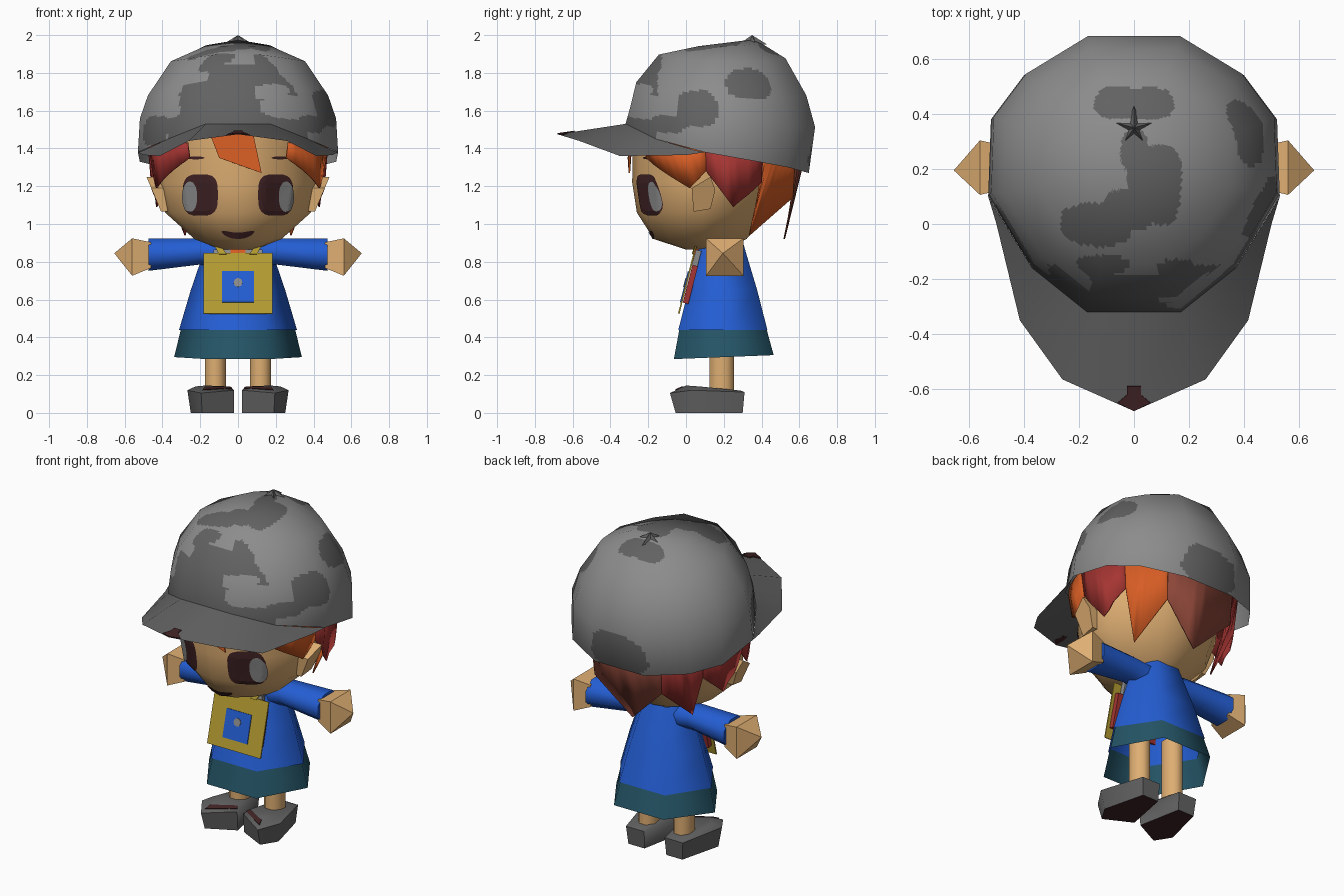
import bpy, bmesh, math
from mathutils import Vector
from mathutils.bvhtree import BVHTree

if "Cube" in bpy.data.objects:
    bpy.data.objects.remove(bpy.data.objects["Cube"])


def material(name, r, g, b):
    lin = [((c / 255 + 0.055) / 1.055) ** 2.4 for c in (r, g, b)]
    m = bpy.data.materials.new(name)
    m.diffuse_color = (*lin, 1)
    m.use_nodes = True
    m.node_tree.nodes["Principled BSDF"].inputs["Base Color"].default_value = m.diffuse_color
    return m


LIGHT = material("light_grey", 140, 140, 140)
DARK = material("dark_grey", 98, 98, 98)
BROWN = material("dark_brown", 64, 34, 36)
SKIN = material("skin", 222, 174, 114)
BLUE = material("blue", 36, 94, 212)
TEAL = material("teal", 37, 85, 103)
YELLOW = material("yellow", 182, 157, 50)
ORANGE = material("orange", 215, 93, 36)
RED = material("red", 165, 53, 50)
RUST = material("red_brown", 140, 70, 56)


def finish(bm, name, mats, angle=None, recalc=True):
    if recalc:
        bmesh.ops.recalc_face_normals(bm, faces=bm.faces)
    me = bpy.data.meshes.new(name)
    bm.to_mesh(me)
    ob = bpy.data.objects.new(name, me)
    bpy.context.collection.objects.link(ob)
    for m in mats:
        me.materials.append(m)
    if angle:
        bpy.ops.object.select_all(action='DESELECT')
        ob.select_set(True)
        bpy.context.view_layer.objects.active = ob
        bpy.ops.object.shade_smooth_by_angle(angle=math.radians(angle))
    return ob


def loft_mesh(rings, cap0=True, cap1=True):
    """Skin a list of closed rings; a one-point ring is a tip."""
    bm = bmesh.new()
    vs = [[bm.verts.new(p) for p in r] for r in rings]
    for a, b in zip(vs, vs[1:]):
        for i in range(len(a)):
            j = (i + 1) % len(a)
            bm.faces.new((a[i], a[j], b[0]) if len(b) == 1 else (a[i], a[j], b[j], b[i]))
    if cap0:
        bm.faces.new(vs[0][::-1])
    if cap1 and len(vs[-1]) > 2:
        bm.faces.new(vs[-1])
    return bm


def loft(name, rings, mat, cap0=True, cap1=True, angle=None):
    return finish(loft_mesh(rings, cap0, cap1), name, [mat], angle)


def ring(cx, cy, z, rx, ry, n, turn=0.5, p=1.0):
    out = []
    for i in range(n):
        t = 2 * math.pi * (i + turn) / n
        s, c = math.sin(t), math.cos(t)
        out.append((cx + rx * math.copysign(abs(s) ** p, s), cy - ry * math.copysign(abs(c) ** p, c), z))
    return out


def xring(x, cy, cz, ry, rz, n, turn=0.5):
    return [(x, y, z) for y, z, _ in ring(cy, cz, 0, ry, rz, n, turn)]


def plate(name, pts, mat, thick=0.0):
    bm = bmesh.new()
    bm.faces.new([bm.verts.new(p) for p in pts])
    ob = finish(bm, name, [mat], recalc=False)
    if thick:
        s = ob.modifiers.new("thickness", 'SOLIDIFY')
        s.thickness, s.offset = thick, 0
    return ob


# head: stacked ovals (z, half width, front y, back y)
head_bm = loft_mesh([ring(0, (f + b) / 2, z, w, (b - f) / 2, 16, 0, 1.15) for z, w, f, b in (
    (0.865, 0.09, 0.0, 0.2), (0.92, 0.23, -0.17, 0.32), (1.06, 0.385, -0.26, 0.44),
    (1.22, 0.425, -0.285, 0.52), (1.47, 0.43, -0.28, 0.55))])
bmesh.ops.recalc_face_normals(head_bm, faces=head_bm.faces)
face_tree = BVHTree.FromBMesh(head_bm)
finish(head_bm, "head", [SKIN], 60)


def decal(name, cx, cz, rx, rz, mat, off, power=1.0, bend=0.0):
    """Thin painted oval laid over the face."""
    bm, prev, n = bmesh.new(), None, 24
    for k in range(6):
        row = []
        for i in range(n):
            t = 2 * math.pi * i / n
            c, s = math.cos(t), math.sin(t)
            dx = rx * k / 5 * math.copysign(abs(c) ** power, c)
            z = cz + rz * k / 5 * math.copysign(abs(s) ** power, s) + bend * dx * dx
            hit = face_tree.ray_cast(Vector((cx + dx, -1, z)), Vector((0, 1, 0)))
            row.append(bm.verts.new(hit[0] + hit[1] * off))
        if prev:
            for i in range(n):
                j = (i + 1) % n
                bm.faces.new((prev[i], row[i], row[j], prev[j]))
        prev = row
    bmesh.ops.remove_doubles(bm, verts=bm.verts, dist=1e-6)
    return finish(bm, name, [mat], recalc=False)


decal("mouth", 0, 0.94, 0.085, 0.017, BROWN, 0.005, 0.8, 3.0)

# cap crown: one plan outline scaled up through the rings
half = [(0.17, -0.32), (0.37, -0.16), (0.53, 0.1), (0.52, 0.38), (0.4, 0.54), (0.17, 0.68)]
plan = half + [(-x, y) for x, y in reversed(half)]
base_z = [1.53, 1.45, 1.38, 1.33, 1.30, 1.27]
base_z += base_z[::-1]
rings = [[(x, min(y, 0.65), z) for (x, y), z in zip(plan, base_z)]]
for s, cy, zf, zb, dip in ((0.98, 0.213, 1.62, 1.52, 0.02), (0.90, 0.205, 1.77, 1.70, 0.06),
                           (0.67, 0.205, 1.91, 1.89, 0.04), (0.33, 0.24, 1.945, 1.96, 0.01)):
    rings.append([(x * s, cy + (y - 0.2) * s, zf + (zb - zf) * (y + 0.32) - dip * abs(x) / 0.53)
                  for x, y in plan])
rings.append([(0, 0.34, 1.975)])
bm = loft_mesh(rings, False)
bmesh.ops.subdivide_edges(bm, edges=bm.edges, cuts=13, use_grid_fill=True)
# camouflage blotches: centre and radii
dark = [(0.48, 0.05, 1.61, .15, .11, .10), (0.48, -0.1, 1.53, .2, .1, .05),
        (0.43, 0.35, 1.75, .12, .13, .085), (0.01, 0.66, 1.38, .19, .25, .11),
        (0.0, 0.44, 1.95, .14, .065, .12), (0.07, 0.14, 1.95, .10, .14, .08), (0.0, 0.27, 1.97, .05, .08, .06),
        (-0.14, 0.0, 1.92, .14, .075, .08), (-0.02, 0.05, 1.93, .09, .08, .08),
        (-0.15, -0.15, 1.9, .14, .035, .1), (0.18, -0.18, 1.88, .1, .05, .09),
        (-0.44, -0.05, 1.5, .12, .12, .08)]
light = [(0.27, -0.2, 1.62, .17, .2, .06), (0.17, -0.25, 1.7, .1, .2, .04),
         (-0.28, -0.18, 1.78, .12, .2, .04), (-0.38, -0.1, 1.64, .07, .2, .08)]


def inside(p, blobs):
    w = 0.2 * math.sin(23 * p.x + 9 * p.z) + 0.15 * math.sin(31 * p.z + 17 * p.y)
    return any(abs((p.x - a) / d) ** 3 + abs((p.y - b) / e) ** 3 + abs((p.z - c) / f) ** 3 < 1 + w
               for a, b, c, d, e, f in blobs)


for f in bm.faces:
    p = f.calc_center_median()
    f.smooth = True
    front = p.y < -0.15 and p.z < 1.84
    f.material_index = int(inside(p, dark) or (front and not inside(p, light)))
crown = finish(bm, "cap_crown", [LIGHT, DARK])
crown.data.normals_split_custom_set_from_vertices(
    [Vector((v.co.x / .28, (v.co.y - .2) / .25, (v.co.z - 1.45) / .27)).normalized()
     for v in crown.data.vertices])

# cap button: five-pointed star
star = [(r * math.sin(t), 0.345 + r * math.cos(t), 1.95) for r, t in
        ((0.085 if i % 2 == 0 else 0.035, math.pi * i / 5) for i in range(10))]
loft("cap_button", [star, [(0, 0.35, 2.0)]], DARK)

# cap visor
outer = [(0, -0.68, 1.475), (0.26, -0.565, 1.44), (0.415, -0.35, 1.36), (0.5, 0.0, 1.365), (0.53, 0.1, 1.38)]
inner = [(0, -0.32, 1.53), (0.17, -0.32, 1.53), (0.37, -0.16, 1.45), (0.5, 0.05, 1.39)]
bm = bmesh.new()
for sx in (1, -1):
    o = [bm.verts.new((x * sx, y, z)) for x, y, z in outer]
    i = [bm.verts.new((x * sx, y, z)) for x, y, z in inner]
    quads = [(o[k], o[k + 1], i[k + 1], i[k]) for k in range(3)] + [(o[3], o[4], i[3])]
    for q in quads:
        bm.faces.new(q if sx > 0 else q[::-1])
bmesh.ops.remove_doubles(bm, verts=bm.verts, dist=1e-4)
finish(bm, "cap_visor", [DARK], 50, False)
plate("visor_tip", [(-0.06, -0.65, 1.472), (0, -0.68, 1.478), (0.06, -0.65, 1.472), (0.025, -0.62, 1.486),
                    (0.025, -0.59, 1.491), (-0.025, -0.59, 1.491), (-0.025, -0.62, 1.486)], BROWN, 0.006)


# hair: curved locks hanging from under the cap, each ending in a point
def rim(deg, z, r):
    t = math.radians(deg)
    return Vector((r * math.sin(t), 0.17 - r * math.cos(t), z))


def lock(a0, a1, z0, z1, tip, tip_at, mat, sx=1):
    bm, n = bmesh.new(), 8
    start, end, prev = rim(a0, z0, 0.455), rim(a1, z1, 0.455), None
    for k in range(n + 1):
        t = k / n
        top = rim(a0 + (a1 - a0) * t, 1.43, 0.475)
        low = start.lerp(tip, t / tip_at) if t <= tip_at else tip.lerp(end, (t - tip_at) / (1 - tip_at))
        flat = Vector((low.x, low.y - 0.17))
        if low.z > 1.15 and flat.length < 0.455:
            flat = flat.normalized() * 0.455
            low = Vector((flat.x, flat.y + 0.17, low.z))
        row = [bm.verts.new((sx * v.x, v.y, v.z)) for v in (top, low)]
        if prev:
            q = (prev[0], prev[1], row[1], row[0])
            bm.faces.new(q if sx > 0 else q[::-1])
        prev = row
    ob = finish(bm, "hair_lock", [mat], 30, False)
    s = ob.modifiers.new("thickness", 'SOLIDIFY')
    s.thickness, s.offset = 0.008, 0


# colours given for the right and the left side
locks = [(34, 82, 1.35, 1.28, (0.43, 0.02, 1.19), 0.625, ORANGE, RED),
         (82, 120, 1.28, 1.22, (0.43, 0.25, 1.09), 0.5, RED, RED),
         (120, 150, 1.22, 1.14, (0.28, 0.335, 0.94), 0.5, ORANGE, RED)]
for a0, a1, z0, z1, tip, at, right, left in locks:
    lock(a0, a1, z0, z1, Vector(tip), at, right, 1)
    lock(a0, a1, z0, z1, Vector(tip), at, left, -1)
lock(150, 210, 1.14, 1.14, Vector((0, 0.52, 0.92)), 0.5, RUST)
plate("hair_fringe", [(-0.15, -0.285, 1.48), (-0.1, -0.305, 1.35), (0.125, -0.3, 1.27),
                      (0.08, -0.3, 1.48)], ORANGE, 0.008)

# six-sided tunic and skirt
loft("tunic", [ring(0, y, z, w, d, 6) for z, y, w, d in (
    (0.44, 0.195, 0.312, 0.272), (0.65, 0.195, 0.25, 0.21), (0.84, 0.19, 0.185, 0.15),
    (0.915, 0.19, 0.15, 0.125))], BLUE, False, False, 85)
skirt = [ring(0, 0.195, 0.46, 0.298, 0.262, 6), ring(0, 0.2, 0.29, 0.338, 0.305, 6)]
skirt[1] = [(x, y, 0.285 + 0.04 * (y + 0.06)) for x, y, _ in skirt[1]]
loft("skirt", skirt, TEAL, False, False, 85)


# bag lying on the sloped chest
def chest(x, z, lift=0.0):
    return (x, -0.04 + 0.255 * (z - 0.44) - lift, z)


def chest_box(name, w, z0, z1, mat, lift, thick):
    return plate(name, [chest(-w, z0, lift), chest(w, z0, lift), chest(w, z1, lift), chest(-w, z1, lift)], mat, thick)


chest_box("bag", 0.183, 0.525, 0.845, YELLOW, 0.02, 0.008)
chest_box("bag_patch", 0.085, 0.585, 0.75, BLUE, 0.026, 0.006)
chest_box("scarf", 0.165, 0.58, 0.78, RED, -0.002, 0.03)
chest_box("scarf_top", 0.13, 0.78, 0.86, LIGHT, 0.0, 0.03)
chest_box("scarf_knot", 0.04, 0.8, 0.875, ORANGE, 0.01, 0.02)
plate("bag_badge", [chest(0.024 * math.cos(k * math.pi / 4), 0.69 + 0.024 * math.sin(k * math.pi / 4), 0.031)
                    for k in range(8)], LIGHT, 0.004)

for sx in (1, -1):
    def flip(rs):
        return [[(sx * x, y, z) for x, y, z in r] for r in rs]

    # eyes and brows
    decal("eye", sx * 0.197, 1.155, 0.092, 0.108, BROWN, 0.005, 0.6)
    decal("eye_shine", sx * 0.25, 1.145, 0.039, 0.08, LIGHT, 0.009, 0.9)
    decal("brow", sx * 0.22, 1.35, 0.045, 0.008, BROWN, 0.005)
    # ears flare outwards at the top
    side = [(0.03, 1.19), (0.13, 1.25), (0.155, 1.18), (0.13, 1.08), (0.04, 1.065)]
    loft("ear", flip([[(0.36, y, z) for y, z in side],
                      [(0.405 + 0.42 * (z - 1.06), y, z) for y, z in side]]), SKIN)
    # sleeves and hands
    loft("sleeve", flip([xring(0.08, 0.19, 0.84, 0.095, 0.08, 8), xring(0.2, 0.195, 0.855, 0.09, 0.075, 8),
                         xring(0.475, 0.205, 0.837, 0.108, 0.092, 8)]), BLUE, angle=65)
    loft("hand", flip([xring(0.46, 0.205, 0.835, 0.108, 0.096, 4), xring(0.56, 0.205, 0.825, 0.14, 0.14, 4),
                       [(0.655, 0.195, 0.845)]]), SKIN)
    # bag strap
    plate("strap", [(sx * 0.06, 0.035, 0.84), (sx * 0.10, 0.035, 0.84), (sx * 0.145, 0.07, 0.92),
                    (sx * 0.115, 0.06, 0.92)], YELLOW, 0.009)
    # legs
    loft("leg", [ring(sx * 0.12, 0.19, z, 0.06, 0.07, 8) for z in (0.1, 0.5)], SKIN, angle=50)
    # shoes splayed outwards with a pointed toe and dark sole
    sole = [(0.075, 0.3), (0.022, 0.03), (0.19, -0.055), (0.25, 0.04), (0.185, 0.3)]
    mid = [(0.07, 0.31, .11), (0.02, 0.02, .12), (0.195, -0.085, .105), (0.268, 0.03, .12), (0.195, 0.31, .11)]
    top = [(0.08, 0.29, .118), (0.05, 0.07, .14), (0.17, 0.0, .145), (0.225, 0.07, .14), (0.18, 0.29, .118)]
    bm = loft_mesh(flip([[(x, y, 0.0) for x, y in sole], mid, top]))
    bmesh.ops.recalc_face_normals(bm, faces=bm.faces)
    for f in bm.faces:
        f.material_index = int(f.normal.z < -0.9)
    finish(bm, "shoe", [DARK, BROWN], 65)
    # painted band across the toe
    band = [Vector(mid[i]).lerp(Vector(top[i]), k) for i, k in ((1, 0.35), (2, 0.35), (2, 0.75), (1, 0.75))]
    plate("shoe_mark", [(sx * v.x, v.y - 0.001, v.z + 0.003) for v in band], BROWN, 0.005)
